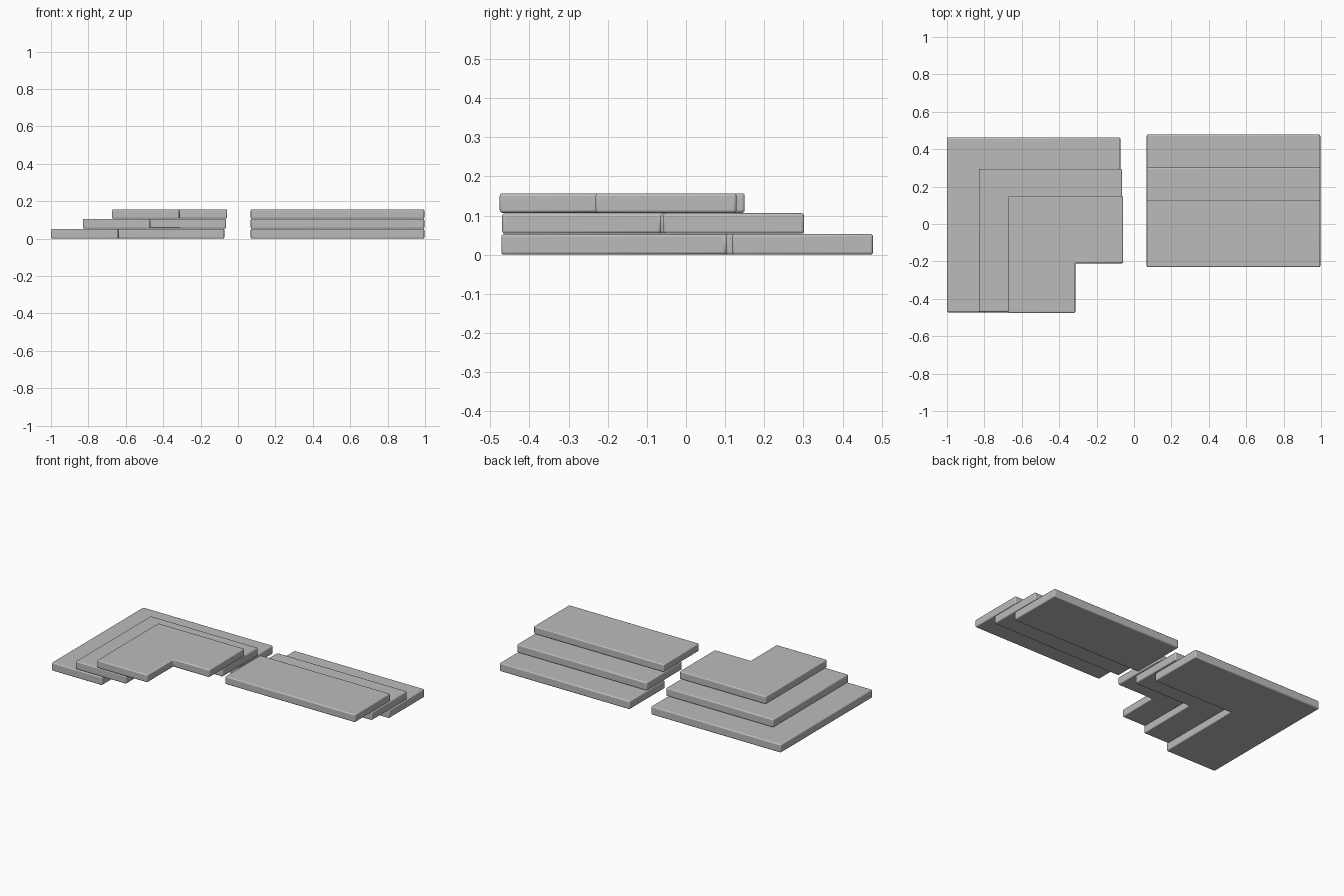
import bpy
import bmesh

cube = bpy.data.objects.get("Cube")
if cube:
    bpy.data.objects.remove(cube, do_unlink=True)

GREY = (0.5, 0.5, 0.5, 1.0)
stone = bpy.data.materials.new("plain_grey")
stone.use_nodes = True
stone.diffuse_color = GREY
stone.node_tree.nodes["Principled BSDF"].inputs["Base Color"].default_value = GREY


def slab(name, outline, z0, z1):
    """Extrude an outline into a tread and round its edges."""
    bm = bmesh.new()
    face = bm.faces.new([bm.verts.new((x, y, z0)) for x, y in outline])
    top = bmesh.ops.extrude_face_region(bm, geom=[face])["geom"]
    for v in top:
        if isinstance(v, bmesh.types.BMVert):
            v.co.z = z1
    bmesh.ops.recalc_face_normals(bm, faces=bm.faces)
    mesh = bpy.data.meshes.new(name)
    bm.to_mesh(mesh)
    bm.free()
    mesh.materials.append(stone)
    obj = bpy.data.objects.new(name, mesh)
    bpy.context.collection.objects.link(obj)
    bevel = obj.modifiers.new("rounded_edges", "BEVEL")
    bevel.width = 0.007
    bevel.segments = 3
    bevel.limit_method = "ANGLE"
    bpy.ops.object.select_all(action="DESELECT")
    obj.select_set(True)
    bpy.context.view_layer.objects.active = obj
    bpy.ops.object.shade_smooth_by_angle()


TREAD = 0.36
LEVELS = [("lower", 0.0, 0.053), ("middle", 0.054, 0.106), ("upper", 0.107, 0.157)]

# Corner treads: L-shaped, left x, right x, front y, back y
CORNERS = [(-1.0, -0.073, -0.472, 0.462),
           (-0.83, -0.064, -0.47, 0.295),
           (-0.674, -0.058, -0.476, 0.15)]
for (level, z0, z1), (x0, x1, y0, y1) in zip(LEVELS, CORNERS):
    xi, yi = x0 + TREAD, y1 - TREAD
    slab(level + "_corner_tread",
         [(x0, y0), (xi, y0), (xi, yi), (x1, yi), (x1, y1), (x0, y1)], z0, z1)

# Straight treads: back edge y of each
for (level, z0, z1), back in zip(LEVELS, (0.478, 0.302, 0.129)):
    front = back - TREAD
    slab(level + "_straight_tread",
         [(0.068, front), (0.996, front), (0.996, back), (0.068, back)], z0, z1)
